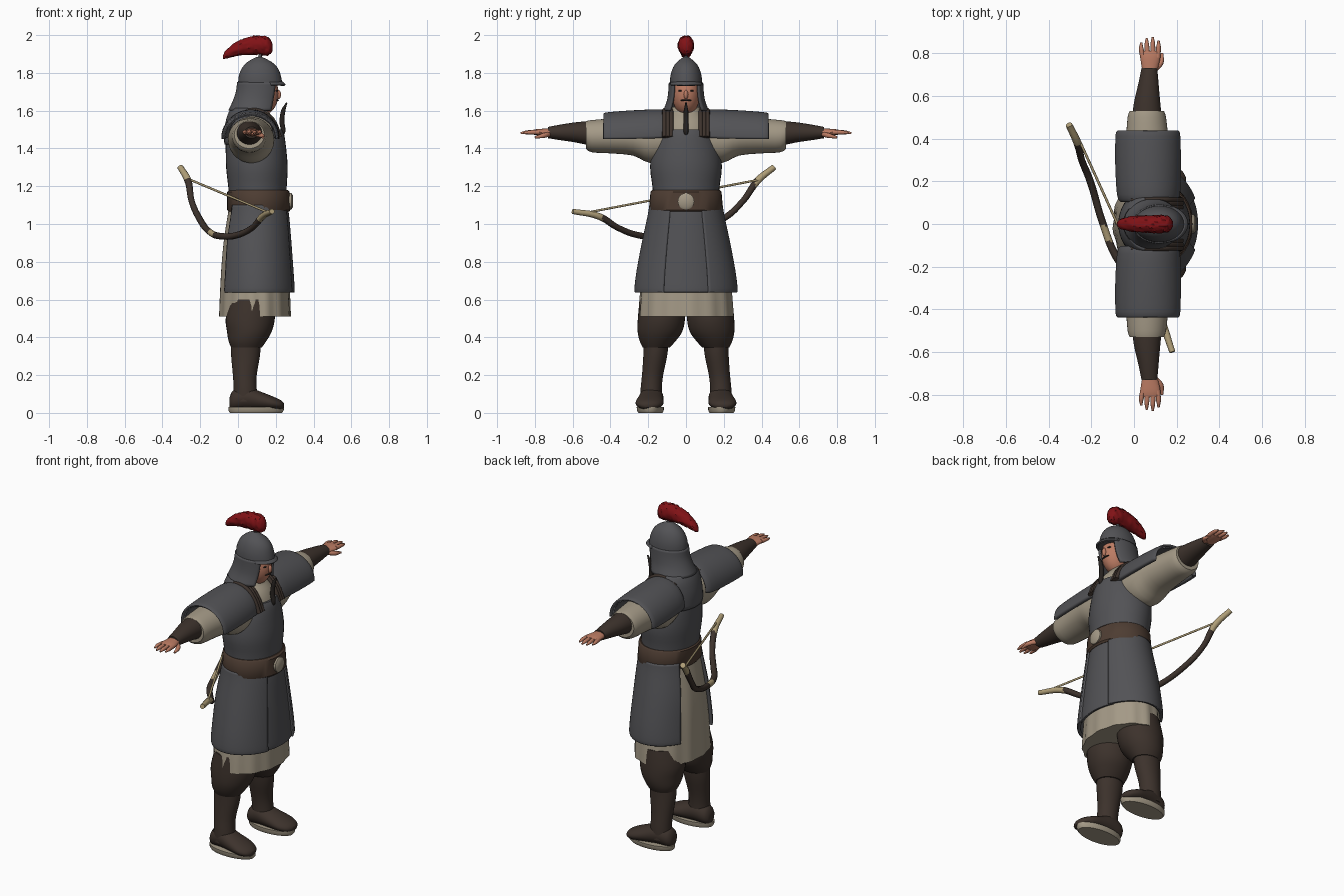
import bpy, bmesh, math, random
from mathutils import Vector

random.seed(4)


def material(name, r, g, b):
    m = bpy.data.materials.new(name)
    m.diffuse_color = (r, g, b, 1)
    return m


GREY = material("armour grey", .085, .085, .092)
BROWN = material("dark leather", .046, .032, .025)
BELT = material("belt leather", .075, .046, .032)
CLOTH = material("linen cloth", .37, .32, .24)
SKIN = material("skin", .50, .20, .125)
RED = material("plume red", .22, .006, .008)
HORN = material("pale horn", .44, .35, .19)
HAIR = material("dark hair", .02, .016, .014)

AXES = {'x': lambda t, u, v: (t, u, v),
        'y': lambda t, u, v: (u, t, v),
        'z': lambda t, u, v: (u, v, t)}


def finish(name, bm, mat):
    bmesh.ops.recalc_face_normals(bm, faces=bm.faces)
    me = bpy.data.meshes.new(name)
    bm.to_mesh(me)
    bm.free()
    me.materials.append(mat)
    ob = bpy.data.objects.new(name, me)
    bpy.context.collection.objects.link(ob)
    return ob


def smooth_rings(rings, sub):
    """Catmull-Rom interpolation of ring parameters."""
    out = []
    for i in range(len(rings) - 1):
        p = [rings[max(0, min(len(rings) - 1, i + k))] for k in (-1, 0, 1, 2)]
        for s in range(sub):
            t = s / sub
            out.append([.5 * (2 * b + (c - a) * t + (2 * a - 5 * b + 4 * c - d) * t * t
                              + (3 * b - a - 3 * c + d) * t ** 3) for a, b, c, d in zip(*p)])
    return out + [list(rings[-1])]


def loft(name, rings, mat, axis='z', n=36, arc=(0, 360), thick=0, sub=3, fold=None, jitter=0):
    """Skin ellipse rings (t, u, v, ru, rv) along an axis; arc < 360 gives an open plate."""
    bm = bmesh.new()
    full = arc[1] - arc[0] >= 360
    cols = n if full else n + 1
    rows = []
    for t, u, v, ru, rv in smooth_rings(rings, sub):
        row = []
        for k in range(cols):
            a = math.radians(arc[0] + (arc[1] - arc[0]) * k / n)
            f = 1 + random.uniform(-jitter, jitter)
            if fold:
                f += fold[0] * math.sin(fold[1] * a) * (t - rings[0][0]) / (rings[-1][0] - rings[0][0])
            row.append(bm.verts.new(AXES[axis](t, u + f * ru * math.cos(a), v + f * rv * math.sin(a))))
        rows.append(row)
    for r, s in zip(rows, rows[1:]):
        for k in range(n):
            j = (k + 1) % cols
            bm.faces.new((r[k], r[j], s[j], s[k]))
    if full and not thick:
        bm.faces.new(rows[0])
        bm.faces.new(rows[-1])
    ob = finish(name, bm, mat)
    if thick:
        md = ob.modifiers.new("thickness", 'SOLIDIFY')
        md.thickness = thick
        md.offset = 0
    return ob


def ball(name, loc, scale, mat):
    bm = bmesh.new()
    bmesh.ops.create_uvsphere(bm, u_segments=24, v_segments=16, radius=1)
    for v in bm.verts:
        v.co = Vector(loc) + Vector(v.co[i] * scale[i] for i in range(3))
    return finish(name, bm, mat)


def tube(name, pts, mat):
    """Round tube through points (x, y, z, radius)."""
    cu = bpy.data.curves.new(name, 'CURVE')
    cu.dimensions = '3D'
    cu.bevel_depth = 1
    cu.bevel_resolution = 3
    cu.use_fill_caps = True
    sp = cu.splines.new('BEZIER')
    sp.bezier_points.add(len(pts) - 1)
    for b, p in zip(sp.bezier_points, pts):
        b.co, b.radius = p[:3], p[3]
        b.handle_left_type = b.handle_right_type = 'AUTO'
    cu.materials.append(mat)
    ob = bpy.data.objects.new(name, cu)
    bpy.context.collection.objects.link(ob)
    bpy.ops.object.select_all(action='DESELECT')
    ob.select_set(True)
    bpy.context.view_layer.objects.active = ob
    bpy.ops.object.convert(target='MESH')
    return bpy.context.object


# Torso: linen shirt, breastplate, back plate, belt and buckle
loft("shirt", [(1.30, .09, 0, .14, .16), (1.45, .09, 0, .14, .15), (1.54, .085, 0, .12, .13),
               (1.59, .08, 0, .085, .09), (1.62, .085, 0, .07, .07)], CLOTH)
loft("breastplate", [(1.12, .105, 0, .15, .175), (1.2, .103, 0, .155, .178), (1.3, .1, 0, .163, .19),
                     (1.4, .095, 0, .16, .178), (1.47, .09, 0, .155, .155), (1.5, .085, 0, .147, .147)], GREY)
loft("back_plate", [(1.42, .09, 0, .155, .17), (1.5, .08, 0, .145, .155), (1.57, .07, 0, .12, .14),
                    (1.61, .06, 0, .09, .11)], GREY, arc=(95, 265), thick=.015)
loft("belt", [(1.065, .11, 0, .16, .19), (1.075, .11, 0, .168, .196), (1.17, .108, 0, .165, .188),
              (1.18, .108, 0, .155, .18)], BELT, sub=1)
loft("buckle", [(.255, 0, 1.12, .044, .044), (.282, 0, 1.12, .044, .044), (.29, 0, 1.12, .032, .032)],
     CLOTH, axis='x', n=24, sub=1)

# Tunic skirt with folds, then armoured panels open at the back
loft("tunic", [(1.1, .10, 0, .145, .175), (.95, .095, 0, .165, .195), (.8, .09, 0, .175, .22),
               (.65, .09, 0, .183, .24), (.51, .09, 0, .188, .25)], CLOTH, n=72, fold=(.018, 14))
panel = [(1.1, .105, 0, .155, .185), (1.04, .105, 0, .165, .195), (.9, .1, 0, .182, .225),
         (.75, .1, 0, .193, .253), (.66, .1, 0, .199, .264), (.64, .1, 0, .198, .262)]
loft("front_panel", [(t, u - .004, v, a - .002, b - .012) for t, u, v, a, b in panel], GREY,
     arc=(-32, 32), thick=.014)
loft("right_panel", panel, GREY, arc=(-146, -26), thick=.018)
loft("left_panel", panel, GREY, arc=(26, 146), thick=.018)

# Head and face
loft("neck", [(1.54, .085, 0, .058, .058), (1.66, .11, 0, .055, .055)], SKIN, n=24)
ball("head", (.125, 0, 1.69), (.09, .075, .115), SKIN)
ball("nose", (.214, 0, 1.685), (.014, .012, .024), SKIN)
ball("moustache", (.206, 0, 1.655), (.01, .03, .005), HAIR)
tube("beard", [(.258, 0, 1.642, .004), (.24, 0, 1.6, .012), (.233, 0, 1.54, .014), (.238, 0, 1.49, .013),
               (.222, 0, 1.45, .007)], HAIR)

# Helmet bowl, neck guard, brim, finial and plume
loft("helmet_bowl", [(1.735, .118, 0, .118, .086), (1.78, .116, 0, .112, .083), (1.82, .116, 0, .098, .072),
                     (1.85, .115, 0, .074, .055), (1.872, .113, 0, .04, .03), (1.885, .112, 0, .012, .012)], GREY)
loft("neck_guard", [(1.75, .118, 0, .117, .085), (1.7, .112, 0, .117, .088), (1.65, .1, 0, .122, .096),
                    (1.6, .085, 0, .13, .115)], GREY, arc=(47, 313), thick=.012)
loft("brim", [(1.75, .118, 0, .116, .085), (1.735, .12, 0, .13, .09)], GREY, arc=(-65, 65), thick=.01)
loft("finial", [(1.87, .115, 0, .014, .014), (1.9, .118, 0, .007, .007), (1.93, .12, 0, .007, .007)],
     GREY, n=12)
loft("plume", [(-.08, 0, 1.882, .006, .008), (-.06, 0, 1.9, .024, .024), (0, 0, 1.93, .036, .038),
               (.07, 0, 1.945, .04, .048), (.13, 0, 1.945, .041, .051), (.165, 0, 1.94, .034, .045),
               (.182, 0, 1.935, .012, .02)], RED, axis='x', n=28, sub=5, jitter=.1)

for side, s in (("left", 1), ("right", -1)):
    def limb(part, rings, mat, axis='y', **kw):
        """Loft mirrored to one side of the body."""
        i = {'y': 0, 'z': 2, 'x': 1}[axis]
        return loft(f"{side}_{part}", [tuple(c * s if k == i else c for k, c in enumerate(r)) for r in rings],
                    mat, axis, **kw)

    # Eyes and brows
    ball(f"{side}_eye", (.203, .03 * s, 1.705), (.008, .011, .005), HAIR)
    # Leather lapel straps over the shoulders
    for k in range(3):
        y = s * (.078 + .018 * k)
        tube(f"{side}_strap_{k}", [(.222, y, 1.46, .012), (.185, y, 1.54, .012), (.13, y, 1.592, .012),
                                   (.06, y, 1.6, .012), (-.01, y, 1.57, .012)], BROWN)
    # Arm: sleeve, shoulder plate, bracer
    limb("sleeve", [(.08, .08, 1.45, .11, .11), (.19, .07, 1.445, .122, .122), (.28, .065, 1.462, .115, .1),
                    (.4, .062, 1.466, .1, .092), (.5, .06, 1.465, .09, .085), (.53, .06, 1.472, .08, .072)], CLOTH)
    limb("shoulder_plate", [(.11, .07, 1.465, .125, .125), (.14, .068, 1.462, .138, .135),
                            (.28, .066, 1.458, .144, .134), (.41, .065, 1.456, .142, .126),
                            (.43, .065, 1.456, .136, .12)], GREY, arc=(-3, 183), thick=.02)
    limb("bracer", [(.5, .06, 1.48, .07, .066), (.58, .062, 1.485, .06, .054), (.66, .068, 1.485, .047, .042),
                    (.73, .072, 1.484, .037, .03)], BROWN)
    # Hand: palm, fingers, thumb
    limb("palm", [(.70, .073, 1.484, .03, .022), (.74, .075, 1.485, .04, .02), (.785, .077, 1.486, .047, .017),
                  (.81, .077, 1.486, .042, .012)], SKIN, n=20)
    for k, (x0, x1, tip) in enumerate([(.042, .034, .85), (.065, .06, .87), (.089, .088, .875), (.111, .115, .86)]):
        tube(f"{side}_finger_{k}", [(x0, .78 * s, 1.486, .013), (x1, (tip - .03) * s, 1.485, .011),
                                    (x1, tip * s, 1.481, .005)], SKIN)
    tube(f"{side}_thumb", [(.09, .72 * s, 1.478, .014), (.125, .755 * s, 1.468, .013),
                           (.132, .8 * s, 1.458, .006)], SKIN)
    # Leg: baggy trousers, boot shaft, cuff, foot, sole
    limb("trouser", [(.6, .075, .125, .115, .12), (.5, .065, .13, .13, .125), (.43, .06, .138, .118, .118),
                     (.38, .05, .15, .1, .095), (.345, .045, .158, .08, .07)], BROWN, axis='z')
    limb("boot_shaft", [(.37, .042, .158, .078, .066), (.3, .04, .163, .076, .063), (.2, .036, .177, .063, .056),
                        (.13, .038, .184, .061, .056), (.06, .04, .185, .065, .058)], BROWN, axis='z')
    limb("boot_foot", [(-.045, .18, .055, .025, .025), (-.025, .18, .068, .05, .052), (.04, .182, .08, .062, .062),
                       (.11, .188, .066, .069, .05), (.18, .194, .052, .073, .037), (.225, .197, .043, .052, .025),
                       (.243, .198, .04, .02, .012)], BROWN, axis='x')
    limb("boot_sole", [(0, .095, .188, .138, .064), (.012, .096, .189, .146, .071), (.03, .096, .189, .147, .072)],
         CLOTH, axis='z', sub=1)

# Recurved bow slung at the back: dark limbs with pale tips and grip
bow = tube("bow", [(-.305, .465, 1.3, .016), (-.265, .38, 1.23, .019), (-.245, .3, 1.12, .016),
                   (-.205, .2, 1.03, .017), (-.145, 0, .955, .017), (-.085, -.15, .935, .018),
                   (-.01, -.25, .94, .017), (.075, -.36, .98, .016), (.13, -.46, 1.04, .018),
                   (.18, -.6, 1.067, .014)], BROWN)
bow.data.materials.append(HORN)
for f in bow.data.polygons:
    y = f.center.y
    f.material_index = int(y > .37 or y < -.44 or -.08 < y < -.01)
tube("bow_string", [(-.255, .39, 1.235, .006), (.15, -.5, 1.065, .006)], HORN)

bpy.ops.object.select_all(action='SELECT')
bpy.context.view_layer.objects.active = bow
bpy.ops.object.shade_smooth_by_angle(angle=math.radians(40))
